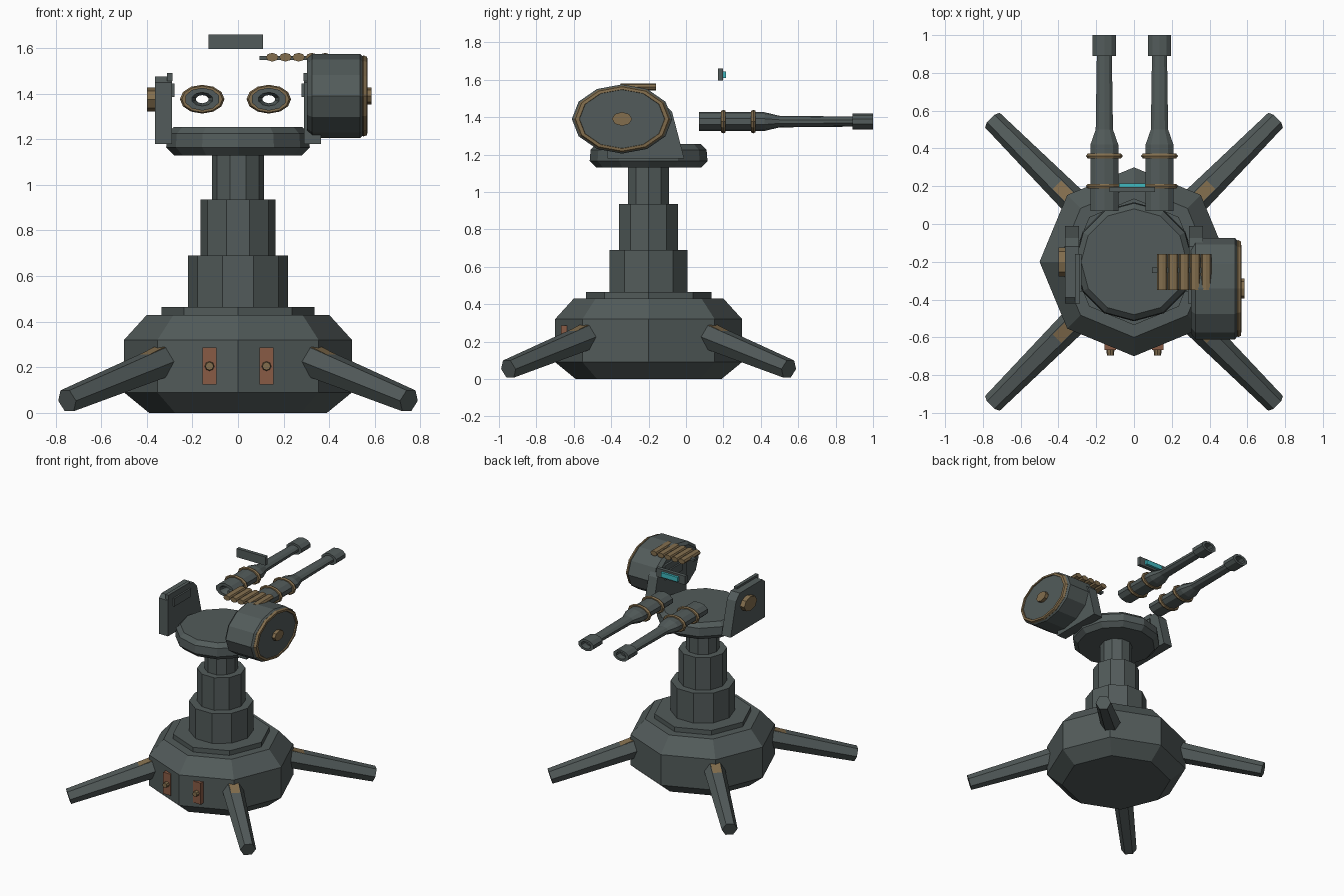
import bpy, bmesh, math
from mathutils import Vector, Matrix

if "Cube" in bpy.data.objects:
    bpy.data.objects.remove(bpy.data.objects["Cube"])


def mat(name, col):
    m = bpy.data.materials.new(name)
    m.diffuse_color = (*col, 1)
    m.use_nodes = True
    m.node_tree.nodes["Principled BSDF"].inputs["Base Color"].default_value = m.diffuse_color
    return m


STEEL = mat("gunmetal", (0.085, 0.105, 0.103))
BRONZE = mat("bronze", (0.225, 0.155, 0.075))
RUST = mat("rust_red", (0.25, 0.105, 0.06))
CYAN = mat("cyan_glass", (0.05, 0.48, 0.52))


def finish(name, bm, material):
    bmesh.ops.recalc_face_normals(bm, faces=bm.faces)
    me = bpy.data.meshes.new(name)
    bm.to_mesh(me)
    bm.free()
    me.materials.append(material)
    ob = bpy.data.objects.new(name, me)
    bpy.context.collection.objects.link(ob)
    return ob


def lathe(name, profile, sides, frame, material, phase=0.0, loop=False):
    """Spin (radius, distance) points round the frame's z axis."""
    bm = bmesh.new()
    rings = []
    for r, t in profile:
        angles = [2 * math.pi * (i + phase) / sides for i in range(sides)]
        rings.append([bm.verts.new(frame @ Vector((r * math.cos(a), r * math.sin(a), t)))
                      for a in angles])
    pairs = list(zip(rings, rings[1:]))
    if loop:
        pairs.append((rings[-1], rings[0]))
    else:
        bm.faces.new(rings[0])
        bm.faces.new(rings[-1])
    for a, b in pairs:
        for i in range(sides):
            j = (i + 1) % sides
            bm.faces.new((a[i], a[j], b[j], b[i]))
    return finish(name, bm, material)


def box(name, lo, hi, material):
    lo, hi = Vector(lo), Vector(hi)
    bm = bmesh.new()
    bmesh.ops.create_cube(bm, size=1, matrix=Matrix.Translation((lo + hi) / 2)
                          @ Matrix.Diagonal((*(hi - lo), 1)))
    return finish(name, bm, material)


def frame(origin, x, y, z):
    """Matrix with the given (scaled) axes."""
    m = Matrix((x, y, z)).transposed().to_4x4()
    m.translation = origin
    return m


def upright(z=0):
    return Matrix.Translation((0, -0.2, z))


# Base and telescoping column
lathe("base", [(0.39, 0), (0.5, 0.09), (0.5, 0.32), (0.4, 0.43)], 8, upright(), STEEL)
lathe("base_collar", [(0.335, 0.42), (0.335, 0.465)], 8, upright(), STEEL)
for name, r, z0, z1 in (("lower", 0.22, 0.46, 0.69), ("middle", 0.165, 0.68, 0.935),
                        ("upper", 0.115, 0.93, 1.14)):
    lathe(name + "_column", [(r, z0), (r, z1)], 10, upright(), STEEL)
lathe("turntable", [(0.28, 1.13), (0.315, 1.165), (0.31, 1.225), (0.28, 1.255), (0.24, 1.255)],
      12, upright(), STEEL)

# Legs with bronze braces
for sx in (-1, 1):
    for sy in (-1, 1):
        out = Vector((sx, sy, 0)).normalized()
        side = Vector((-out.y, out.x, 0))

        def beam(name, r0, z0, r1, z1, w0, w1, sides, flat, material, phase):
            a = out * r0 + Vector((0, -0.2, z0))
            b = out * r1 + Vector((0, -0.2, z1))
            d = (b - a).normalized()
            f = frame(a, side, d.cross(side) * flat, d)
            lathe(name, [(w0, 0), (w1, (b - a).length)], sides, f, material, phase)

        beam("leg", 0.40, 0.245, 1.06, 0.053, 0.075, 0.055, 6, 1, STEEL, 0)
        beam("leg_brace", 0.38, 0.30, 0.69, 0.19, 0.048, 0.042, 4, 0.8, BRONZE, 0.5)

# Front latches
for s in (-1, 1):
    x = 0.125 * s
    box("latch_panel", (x - 0.031, -0.668, 0.125), (x + 0.031, -0.60, 0.287), RUST)
    knob = frame((x, -0.66, 0.205), (1, 0, 0), (0, 0, 1), (0, -1, 0))
    lathe("latch_knob", [(0.022, 0), (0.018, 0.036)], 8, knob, BRONZE)

# Yoke brackets with inner rails
outline = [(-0.42, 1.18), (-0.01, 1.18), (-0.075, 1.43), (-0.12, 1.475), (-0.39, 1.475), (-0.42, 1.45)]
for s in (-1, 1):
    bm = bmesh.new()
    inner = [bm.verts.new((s * 0.29, y, z)) for y, z in outline]
    outer = [bm.verts.new((s * 0.365, y, z)) for y, z in outline]
    bm.faces.new(inner)
    bm.faces.new(outer)
    for i in range(len(outline)):
        j = (i + 1) % len(outline)
        bm.faces.new((inner[i], inner[j], outer[j], outer[i]))
    finish("yoke_bracket", bm, STEEL)
    xs = sorted((s * 0.312, s * 0.287))
    box("yoke_top_rail", (xs[0], -0.42, 1.455), (xs[1], -0.16, 1.49), STEEL)
    xs = sorted((s * 0.295, s * 0.278))
    box("yoke_side_rail", (xs[0], -0.36, 1.385), (xs[1], -0.16, 1.445), STEEL)
K = 1.45  # side mounted rounds are stretched front to back
bolt = frame((-0.36, -0.2, 1.375), (0, K, 0), (0, 0, 1), (-1, 0, 0))
lathe("pivot_bolt", [(0.053, 0), (0.053, 0.04)], 8, bolt, BRONZE)

# Ammunition drum
drum = frame((0, -0.342, 1.39), (0, K, 0), (0, 0, 1), (1, 0, 0))
lathe("ammo_drum", [(0.165, 0.303), (0.185, 0.325), (0.185, 0.535), (0.163, 0.56)],
      12, drum, STEEL)
lathe("drum_rim", [(0.172, 0.542), (0.178, 0.55), (0.172, 0.566), (0.158, 0.568), (0.155, 0.55)],
      12, drum, BRONZE, loop=True)
lathe("drum_hub", [(0.037, 0.55), (0.037, 0.585)], 8, drum, BRONZE)

# Cartridge belt
box("belt_link", (0.095, -0.26, 1.547), (0.36, -0.23, 1.565), STEEL)
for i in range(5):
    f = frame((0.15 + 0.058 * i, -0.35, 1.56), (K, 0, 0), (0, 0, 1), (0, 1, 0))
    lathe("cartridge", [(0.019, 0), (0.019, 0.19)], 8, f, BRONZE)

# Twin hollow barrels with bronze bands
for x in (-0.157, 0.135):
    f = frame((x, 0, 1.376), (1.55, 0, 0), (0, 0, 1), (0, 1, 0))
    lathe("barrel", [(0.05, 0.07), (0.05, 0.42), (0.031, 0.5), (0.027, 0.89), (0.042, 0.89),
                     (0.042, 1.0), (0.026, 1.0), (0.026, 0.95), (0.018, 0.95), (0.018, 0.12),
                     (0.03, 0.07)], 10, f, STEEL, phase=0.5, loop=True)
    for y in (0.2, 0.36):
        ring = [(0.052 + 0.011 * math.cos(a), y + 0.014 * math.sin(a))
                for a in (math.pi / 3 * k for k in range(6))]
        lathe("barrel_band", ring, 12, f, BRONZE, loop=True)

# Floating sight
box("sight_frame", (-0.13, 0.17, 1.595), (0.11, 0.197, 1.66), STEEL)
box("sight_lens", (-0.08, 0.197, 1.61), (0.06, 0.215, 1.645), CYAN)
